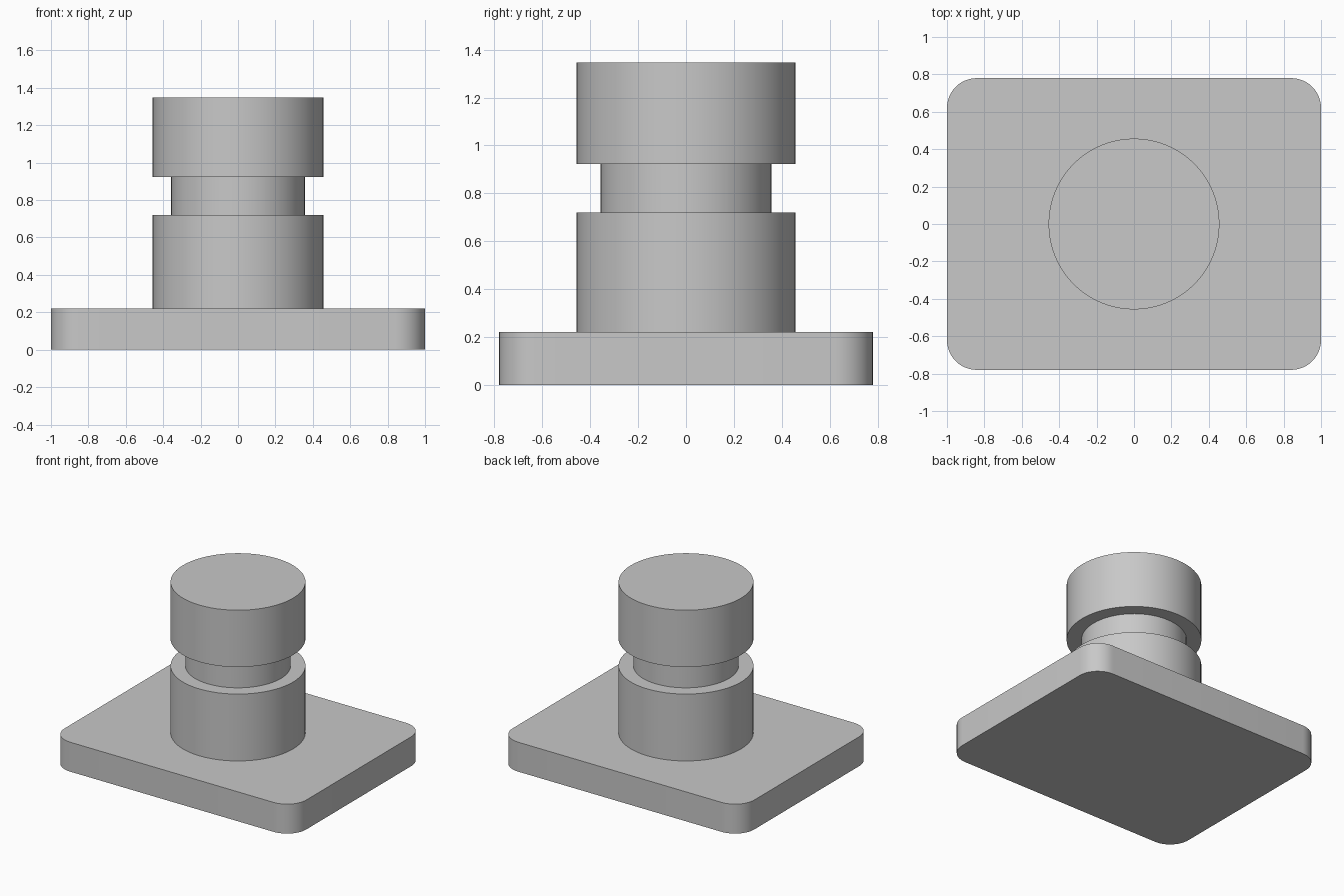
import bpy
import bmesh
from math import cos, sin, pi, radians

cube = bpy.data.objects.get("Cube")
if cube:
    bpy.data.objects.remove(cube, do_unlink=True)

# Single flat grey
grey = bpy.data.materials.new("light_grey")
grey.use_nodes = True
colour = (0.58, 0.58, 0.58, 1)
grey.diffuse_color = colour
grey.node_tree.nodes["Principled BSDF"].inputs["Base Color"].default_value = colour


def finish(name, bm):
    bmesh.ops.recalc_face_normals(bm, faces=bm.faces)
    mesh = bpy.data.meshes.new(name)
    bm.to_mesh(mesh)
    bm.free()
    mesh.materials.append(grey)
    obj = bpy.data.objects.new(name, mesh)
    bpy.context.collection.objects.link(obj)
    bpy.ops.object.select_all(action='DESELECT')
    obj.select_set(True)
    bpy.context.view_layer.objects.active = obj
    bpy.ops.object.shade_smooth_by_angle(angle=radians(30))
    return obj


def rounded_plate(name, half_x, half_y, height, radius, steps=12):
    bm = bmesh.new()
    verts = []
    for corner, (sx, sy) in enumerate([(1, 1), (-1, 1), (-1, -1), (1, -1)]):
        for i in range(steps + 1):
            a = (corner + i / steps) * pi / 2
            verts.append(bm.verts.new((sx * (half_x - radius) + radius * cos(a),
                                       sy * (half_y - radius) + radius * sin(a), 0)))
    base = bm.faces.new(verts)
    top = bmesh.ops.extrude_face_region(bm, geom=[base], use_keep_orig=True)["geom"]
    bmesh.ops.translate(bm, vec=(0, 0, height),
                        verts=[v for v in top if isinstance(v, bmesh.types.BMVert)])
    return finish(name, bm)


def turned_post(name, profile, segments=64):
    # Stack rings from the (radius, height) profile and cap both ends
    bm = bmesh.new()
    rings = [[bm.verts.new((r * cos(2 * pi * i / segments),
                            r * sin(2 * pi * i / segments), z))
              for i in range(segments)] for r, z in profile]
    for low, high in zip(rings, rings[1:]):
        for i in range(segments):
            j = (i + 1) % segments
            bm.faces.new((low[i], low[j], high[j], high[i]))
    bm.faces.new(rings[0][::-1])
    bm.faces.new(rings[-1])
    return finish(name, bm)


# Base plate with rounded vertical corners
BASE_TOP = 0.22
rounded_plate("base_plate", 1.0, 0.78, BASE_TOP, 0.16)

# Round post with a square-cut groove below its head
POST, NECK = 0.457, 0.357
turned_post("grooved_post", [(POST, BASE_TOP), (POST, 0.72), (NECK, 0.72),
                             (NECK, 0.922), (POST, 0.922), (POST, 1.347)])
